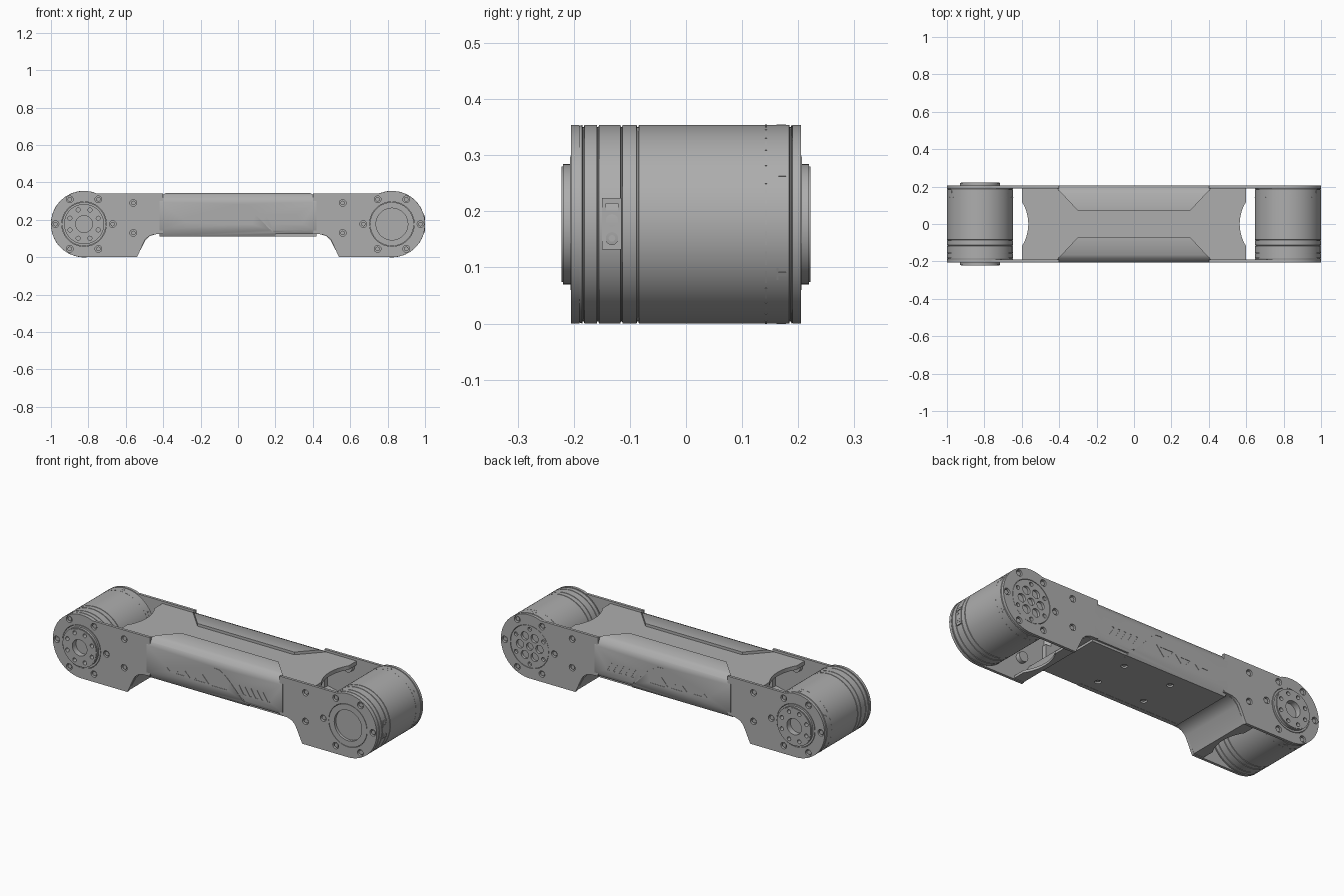
import bpy, bmesh
from math import sin, cos, pi, radians, asin

if "Cube" in bpy.data.objects:
    bpy.data.objects.remove(bpy.data.objects["Cube"])

grey = bpy.data.materials.new("machined_grey")
grey.use_nodes = True
COLOUR = (0.42, 0.42, 0.42, 1)
grey.diffuse_color = COLOUR
grey.node_tree.nodes["Principled BSDF"].inputs["Base Color"].default_value = COLOUR

R = 0.177          # motor radius
CX, CZ = 0.823, R  # motor axis
AXES = {"x": lambda u, v, w: (w, u, v), "y": lambda u, v, w: (u, w, v), "z": lambda u, v, w: (u, v, w)}


def finish(name, mesh, bm):
    bmesh.ops.recalc_face_normals(bm, faces=bm.faces)
    bm.to_mesh(mesh)
    bm.free()
    mesh.materials.clear()
    mesh.materials.append(grey)
    mesh.shade_smooth()
    mesh.set_sharp_from_angle(angle=radians(30))
    ob = bpy.data.objects.new(name, mesh)
    bpy.context.collection.objects.link(ob)
    return ob


def slab(name, loops, axis, a, b):
    """Flat outline with holes, extruded along an axis from a to b."""
    curve = bpy.data.curves.new(name, "CURVE")
    curve.dimensions, curve.fill_mode, curve.extrude = "2D", "BOTH", 0.5
    for loop in loops:
        spline = curve.splines.new("POLY")
        spline.points.add(len(loop) - 1)
        for p, (u, v) in zip(spline.points, loop):
            p.co = (u, v, 0, 1)
        spline.use_cyclic_u = True
    temp = bpy.data.objects.new("temp", curve)
    bpy.context.collection.objects.link(temp)
    dg = bpy.context.evaluated_depsgraph_get()
    mesh = bpy.data.meshes.new_from_object(temp.evaluated_get(dg))
    bpy.data.objects.remove(temp)
    bm = bmesh.new()
    bm.from_mesh(mesh)
    for v in bm.verts:
        v.co = AXES[axis](v.co.x, v.co.y, a + (v.co.z + 0.5) * (b - a))
    bmesh.ops.remove_doubles(bm, verts=bm.verts, dist=1e-5)
    return finish(name, mesh, bm)


def lathe(name, cx, profile, n=96):
    """Solid of revolution about the motor axis from (y, radius) pairs."""
    bm = bmesh.new()
    rings = [[bm.verts.new((cx + r * cos(2 * pi * i / n), y, CZ + r * sin(2 * pi * i / n)))
              for i in range(n)] for y, r in profile]
    for p, q in zip(rings, rings[1:]):
        for i in range(n):
            bm.faces.new((p[i], p[i - 1], q[i - 1], q[i]))
    bm.faces.new(rings[0])
    bm.faces.new(rings[-1])
    return finish(name, bpy.data.meshes.new(name), bm)


def circle(x, z, r, n=24):
    return [(x + r * cos(2 * pi * i / n), z + r * sin(2 * pi * i / n)) for i in range(n)]


def ring_of(cx, r, hole, n, start=0.0):
    return [circle(cx + r * cos(start + 2 * pi * i / n), CZ + r * sin(start + 2 * pi * i / n), hole, 16)
            for i in range(n)]


def rect(x0, x1, z0, z1):
    return [(x0, z0), (x1, z0), (x1, z1), (x0, z1)]


def cut(ob, cutter):
    mod = ob.modifiers.new("cut", "BOOLEAN")
    mod.operation, mod.solver, mod.object = "DIFFERENCE", "EXACT", cutter
    dg = bpy.context.evaluated_depsgraph_get()
    mesh = bpy.data.meshes.new_from_object(ob.evaluated_get(dg))
    ob.modifiers.clear()
    ob.data = mesh
    bpy.data.objects.remove(cutter)
    mesh.set_sharp_from_angle(angle=radians(30))


def mirror_copy(ob, name, axis):
    mesh = ob.data.copy()
    bm = bmesh.new()
    bm.from_mesh(mesh)
    for v in bm.verts:
        v.co[axis] *= -1
    return finish(name, mesh, bm)


# Motors: grooved drum, casing clips, seam dashes and cable connector
for side, cx in (("right", -CX), ("left", CX)):
    profile = [(-0.19, R - 0.002)]
    for g in (-0.183, -0.157, -0.115, -0.086, 0.186):
        profile += [(g - 0.002, R), (g - 0.001, R - 0.004), (g + 0.001, R - 0.004), (g + 0.002, R)]
    lathe(side + "_motor", cx, profile + [(0.19, R - 0.002)])

    dashes = []
    for k in range(30):
        arc = [radians(12 * k + d) for d in (0, 4, 8)]
        dashes.append([(cx + r * cos(t), CZ + r * sin(t))
                       for r, seq in ((R + 0.0006, arc), (R - 0.004, arc[::-1])) for t in seq])
    slab(side + "_motor_seam", dashes, "y", 0.141, 0.144)

    for part, y0, y1, spread in (("bar", 0.161, 0.165, 4), ("hook", 0.165, 0.178, 1.2)):
        clips = []
        for k in range(6):
            t0, t1 = radians(30 + 60 * k - spread), radians(30 + 60 * k + spread)
            clips.append([(cx + r * cos(t), CZ + r * sin(t))
                          for r, t in ((R + 0.001, t0), (R + 0.001, t1), (R - 0.005, t1), (R - 0.005, t0))])
        slab(f"{side}_motor_clip_{part}", clips, "y", y0, y1)

    sockets = [circle(-0.132, z, 0.011) for z in (0.152, 0.184)] + [rect(-0.143, -0.121, 0.202, 0.214)]
    slab(side + "_connector", [rect(-0.15, -0.115, 0.132, 0.224)] + sockets, "x",
         cx + R - 0.012, cx + R)
    slab(side + "_connector_pins", [circle(-0.132, z, 0.006, 12) for z in (0.152, 0.184)], "x",
         cx + R - 0.012, cx + R - 0.001)

# Hubs: raised pair on the right motor, flush pair on the left motor
for y in (-1, 1):
    end = "front" if y < 0 else "back"
    slab(f"right_hub_base_{end}", [circle(-CX, CZ, 0.117, 64), circle(-CX, CZ, 0.095, 48)], "y", y * 0.188, y * 0.206)
    holes = [circle(-CX, CZ, 0.045, 32)] + ring_of(-CX, 0.082, 0.011, 8, pi / 8)
    slab(f"right_hub_{end}", [circle(-CX, CZ, 0.107, 64)] + holes, "y", y * 0.188, y * 0.219)
    slab(f"right_hub_cap_{end}", [circle(-CX, CZ, 0.103, 64)] + holes, "y", y * 0.219, y * 0.222)
slab("left_hub_ring", [circle(CX, CZ, 0.117, 64), circle(CX, CZ, 0.085, 48)], "y", -0.188, -0.205)
slab("left_hub_spokes", [circle(CX, CZ, 0.117, 64), circle(CX, CZ, 0.02)]
     + ring_of(CX, 0.06, 0.023, 6) + ring_of(CX, 0.097, 0.011, 6, pi / 6), "y", 0.188, 0.204)

# Side plates: round ends, deep cheeks and a narrow waist behind the cover
t = asin((0.34 - CZ) / R)
half = [(0.40, 0.29), (0.40, 0.34)]
half += [(CX + R * cos(a), CZ + R * sin(a))
         for a in [pi - t + (t - pi - pi / 2) * i / 40 for i in range(41)]]
half += [(0.54, 0), (0.507, 0.072), (0.495, 0.095), (0.475, 0.113), (0.45, 0.122), (0.40, 0.125), (0.40, 0.15)]
outline = half + [(-x, z) for x, z in half[::-1]]
frame_bolts = [(s * 0.56, z) for s in (-1, 1) for z in (0.13, 0.29)]
plate_holes = [circle(x, z, 0.018, 16) for x, z in frame_bolts]
bolts = [circle(x, z, 0.012, 12) for x, z in frame_bolts]
for cx in (-CX, CX):
    plate_holes += [circle(cx, CZ, 0.119, 64)] + ring_of(cx, 0.153, 0.018, 6)
    bolts += ring_of(cx, 0.153, 0.012, 6)
for y in (-1, 1):
    end = "front" if y < 0 else "back"
    slab(f"side_plate_{end}", [outline] + plate_holes, "y", y * 0.19, y * 0.205)
    slab(f"plate_bolts_{end}", bolts, "y", y * 0.186, y * 0.199)
    slab(f"bolt_bosses_{end}", [circle(x, z, 0.028) for x, z in frame_bolts], "y", y * 0.165, y * 0.19)

# Frame between the plates: top deck and ramped underside, scooped around the motors
deck = slab("top_deck", [rect(-0.6, 0.6, 0.305, 0.327)], "y", -0.19, 0.19)
ramp = [(0.43, 0.125), (0.47, 0.114), (0.495, 0.09), (0.54, 0.004), (0.6, 0.004)]
inner = [(0.6, 0.018), (0.55, 0.018), (0.505, 0.105), (0.475, 0.13), (0.43, 0.14)]
ramp_half = ramp + inner
under = slab("underside", [ramp_half + [(-x, z) for x, z in ramp_half[::-1]]], "y", -0.19, 0.19)
for part in (deck, under):
    for s in (-1, 1):
        cut(part, slab("scoop", [circle(s * 0.788, 0, 0.223, 64)], "z", -0.1, 0.5))

# Belly panel with four bolts
belly_bolts = [(x, y) for x in (-0.145, 0.145) for y in (-0.1, 0.1)]
slab("belly_panel", [rect(-0.42, 0.42, -0.186, 0.186)] + [circle(x, y, 0.017, 16) for x, y in belly_bolts],
     "z", 0.112, 0.127)
slab("belly_bolts", [circle(x, y, 0.011, 12) for x, y in belly_bolts], "z", 0.117, 0.127)

# Side covers: chamfered shell wrapping onto the deck, with tapered upper flap
section = [(-0.07, 0.342), (-0.165, 0.342), (-0.185, 0.333), (-0.2, 0.315), (-0.207, 0.295), (-0.207, 0.145),
           (-0.188, 0.111), (-0.165, 0.111), (-0.165, 0.30), (-0.07, 0.322)]
cover = slab("side_cover_front", [section], "x", -0.42, 0.42)
for s in (-1, 1):
    taper = [(s * 0.43, -0.21), (s * 0.29, -0.06), (s * 0.29, 0), (s * 0.6, 0), (s * 0.6, -0.21)]
    cut(cover, slab("taper", [taper], "z", 0.25, 0.5))
cut(cover, slab("step", [rect(0.2, 0.5, 0.05, 0.125)], "y", -0.3, -0.1))

# Cover decoration: growing triangles, slanted vents and a sweeping groove
marks = []
for k, x in enumerate((-0.275, -0.215, -0.152, -0.09, -0.035, 0.03)):
    w, h, up = 0.021 + 0.005 * k, 0.009 + 0.0035 * k, 1 if k % 2 else -1
    zc = 0.195 + 0.0015 * k
    marks.append([(x - w, zc - up * h), (x + w, zc - up * h), (x, zc + up * h)])
for k in range(5):
    x = 0.15 + 0.037 * k
    marks.append([(x, 0.225), (x + 0.014, 0.225), (x + 0.044, 0.178), (x + 0.03, 0.178)])
sweep = [(0.0, 0.283), (0.035, 0.28), (0.065, 0.262), (0.095, 0.235), (0.192, 0.135)]
marks.append(sweep + [(x - 0.004, z - 0.005) for x, z in sweep[::-1]])
cut(cover, slab("marks", marks, "y", -0.3, -0.200))
mirror_copy(cover, "side_cover_back", 1)
